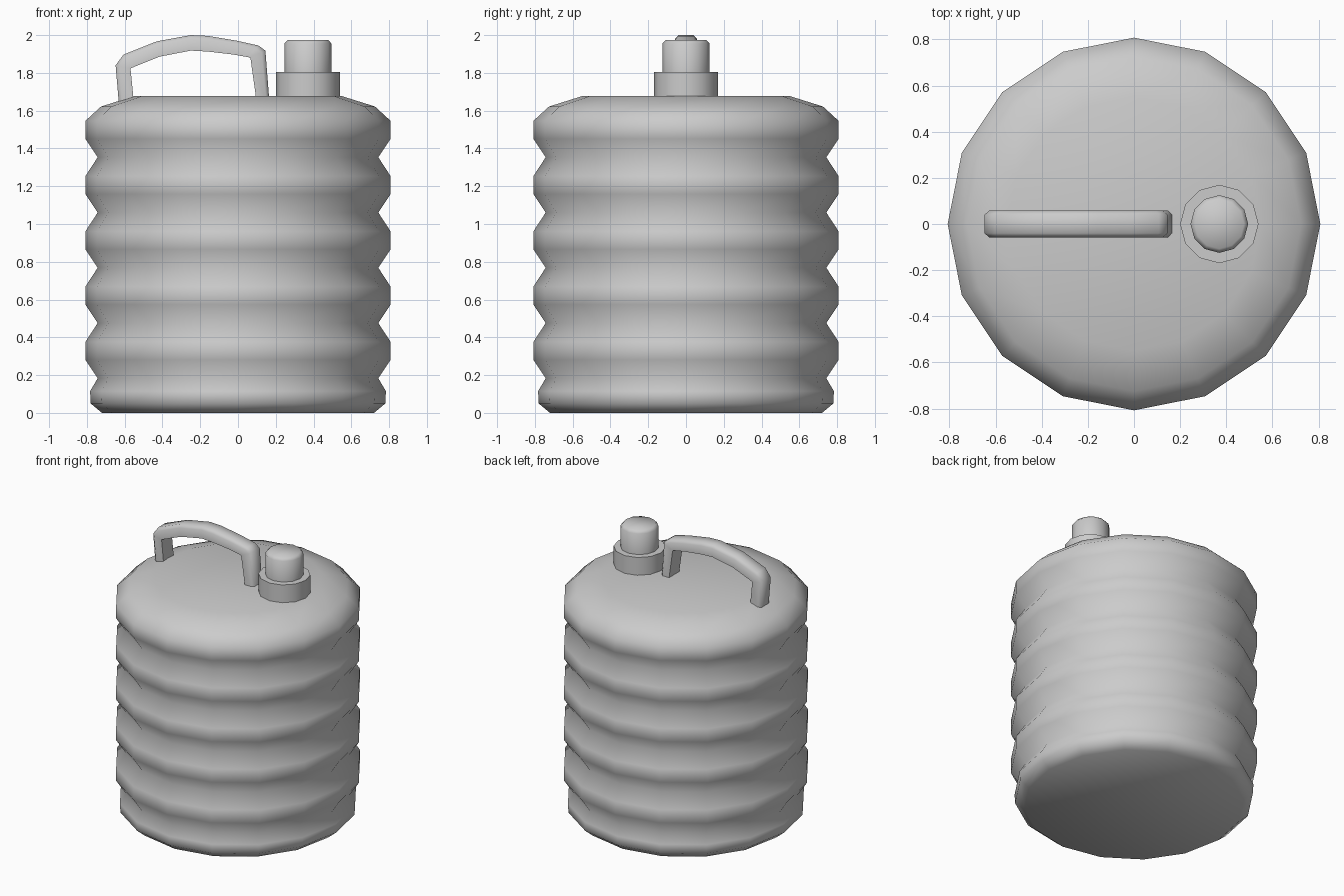
import bpy, bmesh, math

if "Cube" in bpy.data.objects:
    bpy.data.objects.remove(bpy.data.objects["Cube"])


def finish(name, bm, angle):
    bmesh.ops.recalc_face_normals(bm, faces=bm.faces)
    me = bpy.data.meshes.new(name)
    bm.to_mesh(me)
    bm.free()
    ob = bpy.data.objects.new(name, me)
    bpy.context.collection.objects.link(ob)
    bpy.ops.object.select_all(action='DESELECT')
    ob.select_set(True)
    bpy.context.view_layer.objects.active = ob
    bpy.ops.object.shade_smooth_by_angle(angle=math.radians(angle))
    return ob


def skin(name, rings, angle):
    """Bridge a list of closed point rings and cap both ends."""
    bm = bmesh.new()
    loops = [[bm.verts.new(p) for p in ring] for ring in rings]
    n = len(loops[0])
    for a, b in zip(loops, loops[1:]):
        for i in range(n):
            j = (i + 1) % n
            bm.faces.new((a[i], a[j], b[j], b[i]))
    bm.faces.new(loops[0])
    bm.faces.new(loops[-1])
    return finish(name, bm, angle)


def lathe(name, profile, sides, cx=0.0, angle=60):
    turn = [2 * math.pi * i / sides for i in range(sides)]
    return skin(name, [[(cx + r * math.cos(t), r * math.sin(t), z) for t in turn]
                       for r, z in profile], angle)


# Ribbed container body: chamfered foot, five bellows ribs, sloped shoulder
profile = [(0.72, 0.0), (0.78, 0.05), (0.783, 0.115)]
for k in range(5):
    z = 0.183 + 0.2925 * k
    profile += [(0.743, z), (0.808, z + 0.098), (0.808, z + 0.193)]
profile += [(0.725, 1.622), (0.55, 1.677)]
lathe("container_body", profile, 16, angle=80)

# Spout collar and screw cap
lathe("spout_collar", [(0.17, 1.64), (0.17, 1.805)], 12, 0.37)
lathe("screw_cap", [(0.125, 1.79), (0.125, 1.955), (0.107, 1.975)], 12, 0.37)

# Carrying handle: outer and inner edge of the arch at each station
stations = [((-0.63, 1.63), (-0.55, 1.63)),
            ((-0.648, 1.84), (-0.569, 1.823)),
            ((-0.606, 1.897), (-0.55, 1.832)),
            ((-0.43, 1.967), (-0.415, 1.886)),
            ((-0.25, 2.0), (-0.25, 1.918)),
            ((-0.16, 1.996), (-0.16, 1.913)),
            ((-0.01, 1.971), (-0.03, 1.898)),
            ((0.108, 1.945), (0.055, 1.883)),
            ((0.145, 1.918), (0.066, 1.878)),
            ((0.166, 1.65), (0.098, 1.65))]
section = [(-0.058, 1.0), (-0.058, 0.25), (-0.04, 0.0),
           (0.04, 0.0), (0.058, 0.25), (0.058, 1.0)]
rings = [[(o[0] + (i[0] - o[0]) * t, y, o[1] + (i[1] - o[1]) * t)
          for y, t in section] for o, i in stations]
skin("carry_handle", rings, 50)
